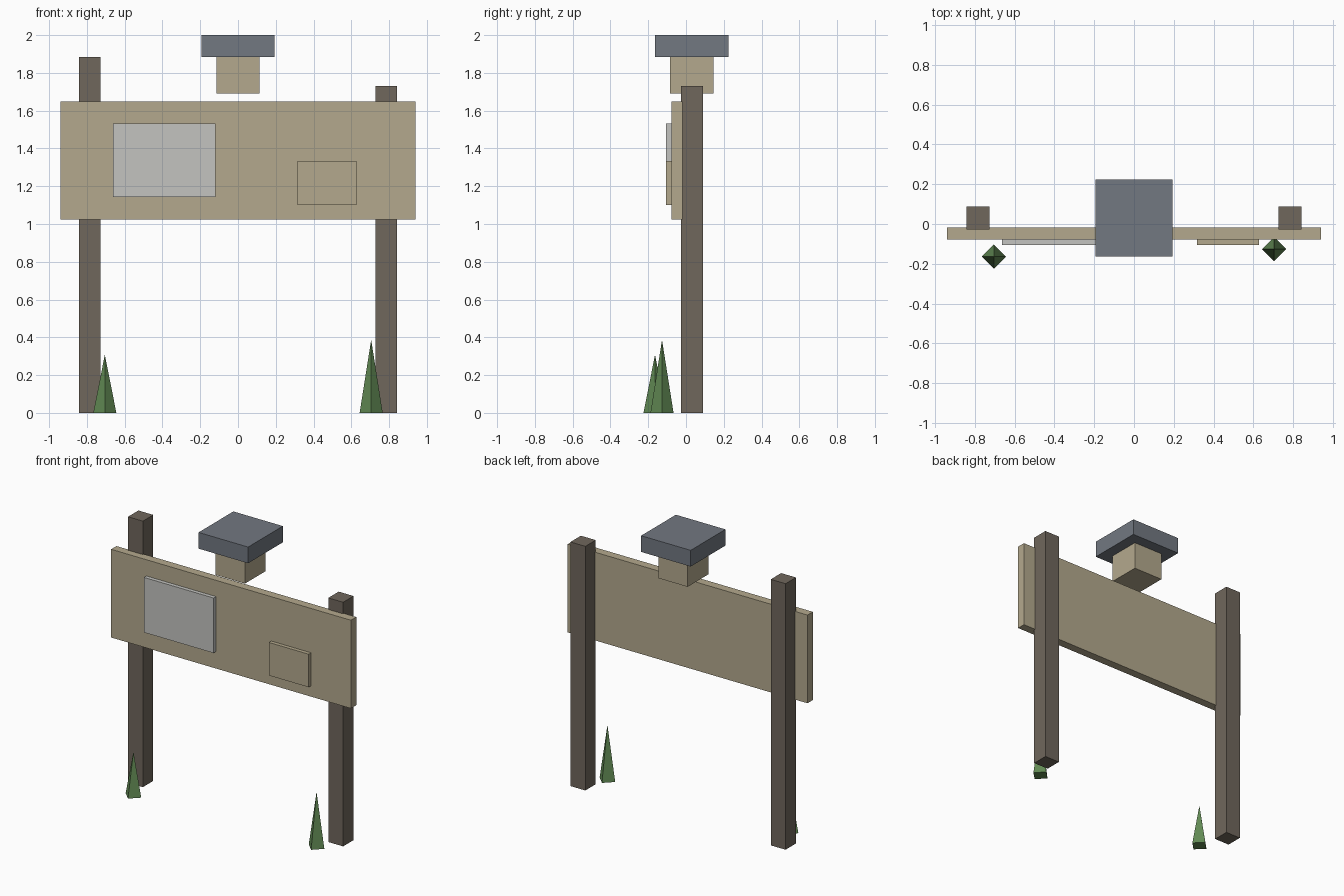
import bpy

if "Cube" in bpy.data.objects:
    bpy.data.objects.remove(bpy.data.objects["Cube"])


def srgb(r, g, b):
    return tuple(((c / 255 + 0.055) / 1.055) ** 2.4 for c in (r, g, b)) + (1.0,)


def material(name, rgb):
    m = bpy.data.materials.new(name)
    m.diffuse_color = srgb(*rgb)
    m.use_nodes = True
    m.node_tree.nodes["Principled BSDF"].inputs["Base Color"].default_value = m.diffuse_color
    return m


WOOD = material("dark_weathered_wood", (112, 103, 92))
BOARD = material("tan_board", (180, 169, 141))
PAPER = material("pale_grey_paper", (196, 196, 192))
SLATE = material("slate_grey", (114, 120, 129))
GRASS = material("grass_green", (98, 138, 84))


def box(name, x, y, z, mat):
    """Box from (min, max) ranges on each axis."""
    spans = (x, y, z)
    bpy.ops.mesh.primitive_cube_add(size=1, location=[(a + b) / 2 for a, b in spans])
    ob = bpy.context.object
    ob.name = name
    ob.scale = [b - a for a, b in spans]
    bpy.ops.object.transform_apply(location=False, rotation=False, scale=True)
    ob.data.materials.append(mat)
    return ob


def tuft(name, x, y, height):
    """Four-sided grass spike standing on the ground."""
    bpy.ops.mesh.primitive_cone_add(vertices=4, radius1=0.061, radius2=0,
                                    depth=height, location=(x, y, height / 2))
    ob = bpy.context.object
    ob.name = name
    ob.data.materials.append(GRASS)


# Posts of unequal height
for name, x, top in (("left_post", -0.785, 1.885), ("right_post", 0.785, 1.73)):
    box(name, (x - 0.058, x + 0.058), (-0.027, 0.089), (0, top), WOOD)

# Board with two raised notices
box("sign_board", (-0.94, 0.94), (-0.078, -0.018), (1.023, 1.648), BOARD)
box("large_notice", (-0.663, -0.118), (-0.105, -0.078), (1.143, 1.533), PAPER)
box("small_notice", (0.316, 0.628), (-0.105, -0.078), (1.10, 1.334), BOARD)

# Lamp box with cap above the board
box("lamp_box", (-0.115, 0.115), (-0.086, 0.146), (1.69, 1.885), BOARD)
box("lamp_cap", (-0.194, 0.194), (-0.164, 0.225), (1.885, 2.0), SLATE)

# Grass at the foot of each post
tuft("left_grass", -0.705, -0.164, 0.308)
tuft("right_grass", 0.705, -0.127, 0.387)
